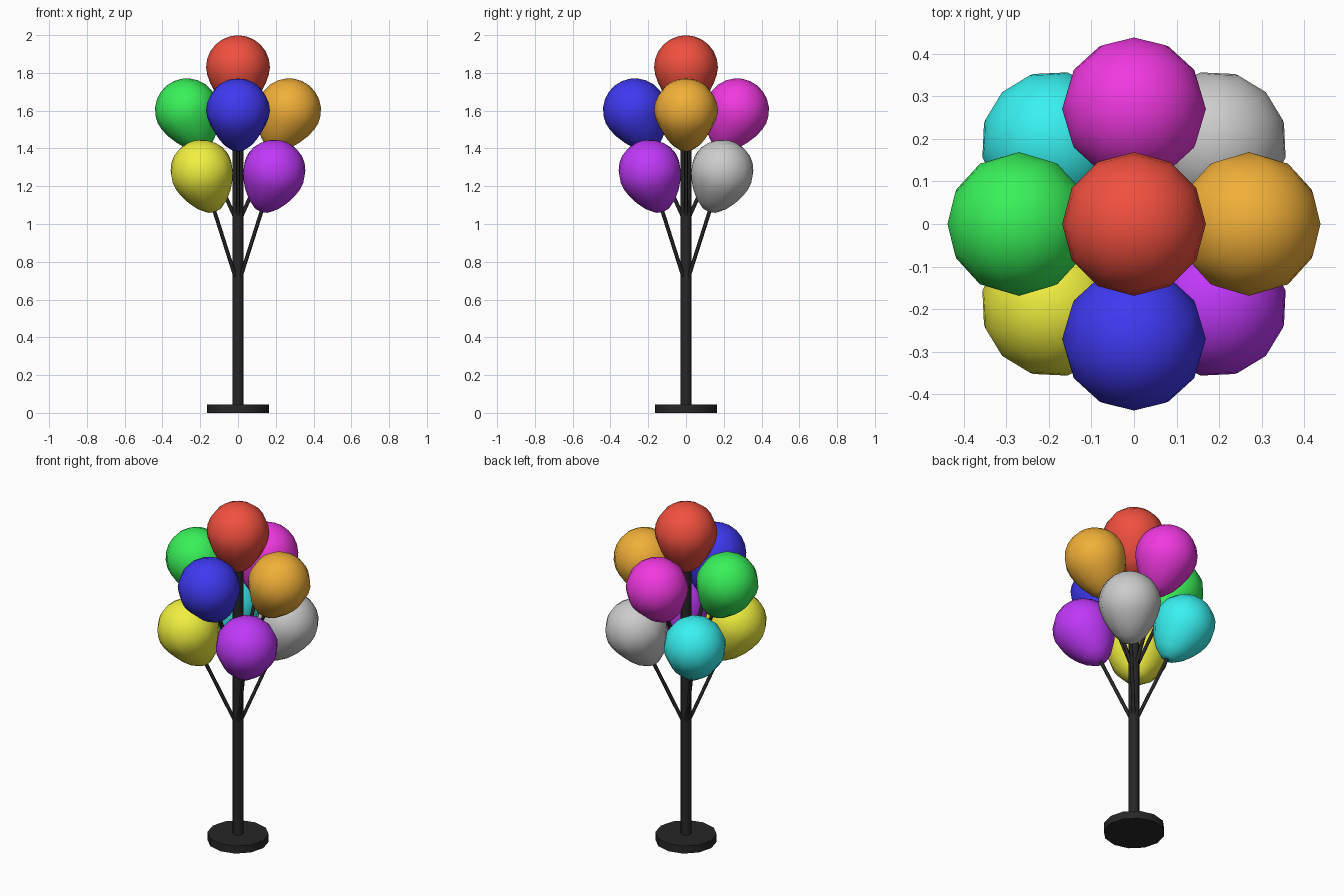
import bpy, bmesh
from math import sin, cos, radians, pi
from mathutils import Matrix

if "Cube" in bpy.data.objects:
    bpy.data.objects.remove(bpy.data.objects["Cube"])

SIDES = 12
TILT = radians(24.2)
REACH = 0.66          # stick root to widest part of the balloon


def material(name, rgb):
    m = bpy.data.materials.new(name)
    m.diffuse_color = (*rgb, 1)
    m.use_nodes = True
    m.node_tree.nodes["Principled BSDF"].inputs["Base Color"].default_value = m.diffuse_color
    return m


def lathe(name, profile, mat, matrix=Matrix(), sides=SIDES, angle=40):
    """Revolve (radius, z) points, bottom to top, with closed ends."""
    bm = bmesh.new()
    rings = []
    for r, z in profile:
        n = 1 if r == 0 else sides
        rings.append([bm.verts.new((r * cos(2 * pi * i / sides), r * sin(2 * pi * i / sides), z))
                      for i in range(n)])
    for a, b in zip(rings, rings[1:]):
        for i in range(sides):
            j = (i + 1) % sides
            if len(a) == 1:
                bm.faces.new((a[0], b[j], b[i]))
            elif len(b) == 1:
                bm.faces.new((a[i], a[j], b[0]))
            else:
                bm.faces.new((a[i], a[j], b[j], b[i]))
    if len(rings[0]) > 1:
        bm.faces.new(rings[0][::-1])
    if len(rings[-1]) > 1:
        bm.faces.new(rings[-1])
    me = bpy.data.meshes.new(name)
    bm.to_mesh(me)
    bm.free()
    ob = bpy.data.objects.new(name, me)
    bpy.context.collection.objects.link(ob)
    me.materials.append(mat)
    ob.matrix_world = matrix
    bpy.ops.object.select_all(action='DESELECT')
    ob.select_set(True)
    bpy.context.view_layer.objects.active = ob
    bpy.ops.object.shade_smooth_by_angle(angle=radians(angle))
    return ob


# Balloon profile: tapered lower half, hemispherical top
balloon = [(0, -0.228), (0.042, -0.22), (0.085, -0.183), (0.12, -0.135),
           (0.147, -0.085), (0.163, -0.04)]
balloon += [(0.169 * cos(t * pi / 12), 0.169 * sin(t * pi / 12)) for t in range(6)]
balloon.append((0, 0.169))

# Stand
black = material("black", (0.02, 0.02, 0.02))
lathe("base", [(0.165, 0), (0.165, 0.045)], black)
lathe("pole", [(0.029, 0.04), (0.029, 1.64)], black)

# Top balloon
lathe("balloon_red", balloon, material("red", (0.88, 0.08, 0.05)),
      Matrix.Translation((0, 0, 1.83)), angle=60)

# Two tiers of leaning balloons on thin sticks: colour, bearing, root height
tiers = [
    ("orange", (0.88, 0.43, 0.04), 0, 1.0),
    ("magenta", (0.88, 0.04, 0.75), 90, 1.0),
    ("green", (0.04, 0.88, 0.10), 180, 1.0),
    ("blue", (0.05, 0.04, 0.88), 270, 1.0),
    ("grey", (0.75, 0.75, 0.75), 45, 0.675),
    ("cyan", (0.04, 0.88, 0.88), 135, 0.675),
    ("yellow", (0.88, 0.87, 0.05), 225, 0.675),
    ("purple", (0.53, 0.04, 0.95), 315, 0.675),
]
for name, rgb, bearing, z in tiers:
    lean = (Matrix.Translation((0, 0, z)) @ Matrix.Rotation(radians(bearing), 4, 'Z')
            @ Matrix.Rotation(TILT, 4, 'Y'))
    lathe("stick_" + name, [(0.01, 0.03), (0.01, REACH - 0.2)], black, lean, sides=8, angle=50)
    lathe("balloon_" + name, balloon, material(name, rgb),
          lean @ Matrix.Translation((0, 0, REACH)), angle=60)
